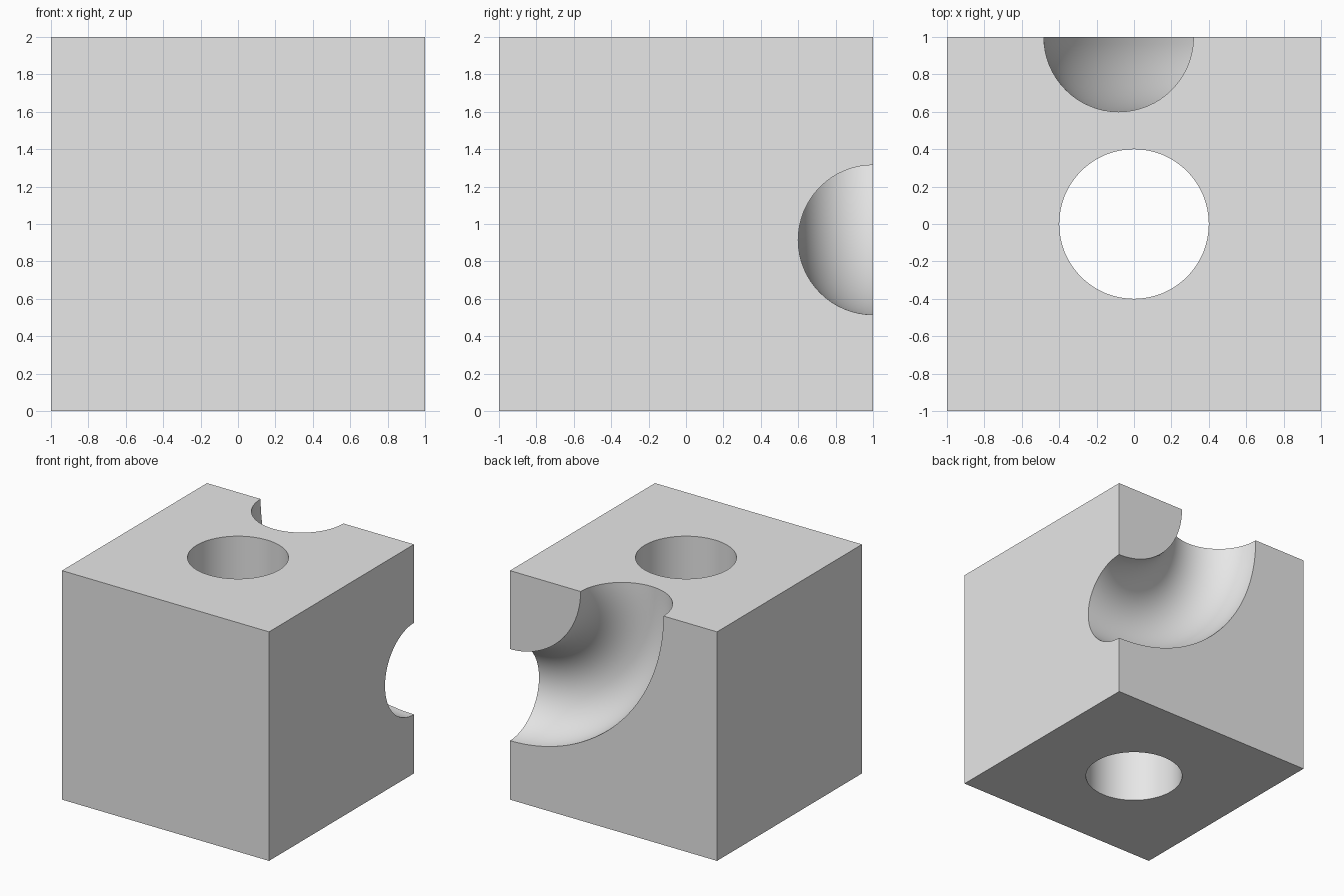
import bpy
import math

if "Cube" in bpy.data.objects:
    bpy.data.objects.remove(bpy.data.objects["Cube"])

# One plain grey for the whole part
grey = bpy.data.materials.new("light_grey")
grey.diffuse_color = (0.8, 0.8, 0.8, 1.0)
grey.use_nodes = True
grey.node_tree.nodes["Principled BSDF"].inputs["Base Color"].default_value = grey.diffuse_color

# Solid block, 2 units on each side
bpy.ops.mesh.primitive_cube_add(size=2, location=(0, 0, 1))
block = bpy.context.object
block.name = "block"
block.data.materials.append(grey)

# Vertical through hole
bpy.ops.mesh.primitive_cylinder_add(vertices=64, radius=0.4, depth=3, location=(0, 0, 1))
hole = bpy.context.object
hole.name = "hole_cutter"

# Curved half-round channel, a ring swept about the upper back right corner
bpy.ops.mesh.primitive_torus_add(major_segments=128, minor_segments=64,
                                 major_radius=1.085, minor_radius=0.4,
                                 location=(1.003, 1, 2), rotation=(math.pi / 2, 0, 0))
channel = bpy.context.object
channel.name = "channel_cutter"

# Cut both openings, then discard the cutters
for cutter in (hole, channel):
    cutter.data.materials.append(grey)
    cutter.hide_render = True
    bpy.ops.object.select_all(action='DESELECT')
    block.select_set(True)
    bpy.context.view_layer.objects.active = block
    cut = block.modifiers.new(cutter.name, 'BOOLEAN')
    cut.operation = 'DIFFERENCE'
    cut.solver = 'EXACT'
    cut.object = cutter
    bpy.ops.object.modifier_apply(modifier=cut.name)
    bpy.data.objects.remove(cutter, do_unlink=True)

# Smooth curved walls with crisp rims
bpy.ops.object.shade_smooth_by_angle(angle=math.radians(30))
